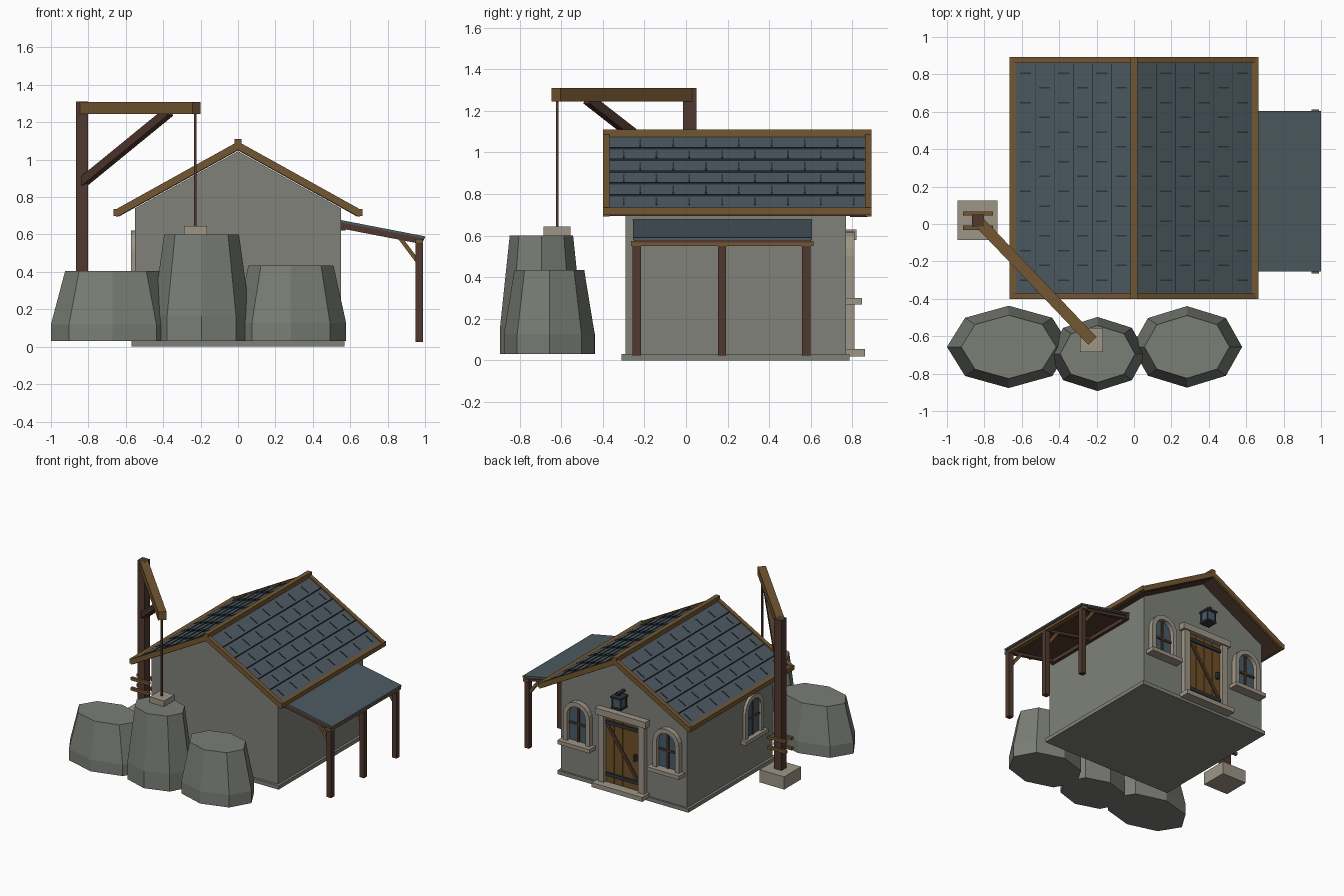
import bpy, bmesh, math
from mathutils import Vector, Matrix

if "Cube" in bpy.data.objects:
    bpy.data.objects.remove(bpy.data.objects["Cube"])


def material(name, rgb):
    m = bpy.data.materials.new(name)
    m.diffuse_color = [(c / 255 / 12.92 if c < 11 else ((c / 255 + .055) / 1.055) ** 2.4) for c in rgb] + [1]
    m.use_nodes = True
    m.node_tree.nodes["Principled BSDF"].inputs["Base Color"].default_value = m.diffuse_color
    return m


WALL = material("wall_grey", (127, 129, 121))
ROCK = material("rock_grey", (122, 126, 118))
STONE = material("pale_stone", (158, 150, 135))
SLATE = material("blue_slate", (77, 91, 98))
LINE = material("dark_joint", (45, 54, 59))
OAK = material("light_wood", (116, 87, 50))
DARK = material("dark_wood", (80, 57, 46))
DOOR = material("door_wood", (112, 80, 38))
GLASS = material("window_glass", (72, 92, 106))
IRON = material("iron", (46, 52, 56))


def finish(name, bm, mat):
    bmesh.ops.recalc_face_normals(bm, faces=bm.faces)
    me = bpy.data.meshes.new(name)
    bm.to_mesh(me)
    bm.free()
    me.materials.append(mat)
    ob = bpy.data.objects.new(name, me)
    bpy.context.collection.objects.link(ob)
    return ob


def box(name, x0, x1, y0, y1, z0, z1, mat, frame=Matrix()):
    bm = bmesh.new()
    bmesh.ops.create_cube(bm, size=1)
    for v in bm.verts:
        v.co = frame @ Vector((x0 + (v.co.x + .5) * (x1 - x0),
                               y0 + (v.co.y + .5) * (y1 - y0),
                               z0 + (v.co.z + .5) * (z1 - z0)))
    return finish(name, bm, mat)


def beam(name, p, q, w, h, mat):
    p, q = Vector(p), Vector(q)
    d = (q - p).normalized()
    ref = Vector((0, 0, 1)) if abs(d.z) < .99 else Vector((0, 1, 0))
    side = d.cross(ref).normalized()
    up = side.cross(d)
    m = Matrix((d, side, up)).transposed().to_4x4()
    m.translation = p
    return box(name, 0, (q - p).length, -w / 2, w / 2, -h / 2, h / 2, mat, m)


def prism(name, pts, y0, y1, mat, frame=Matrix()):
    """Extrude an x-z outline along y."""
    bm = bmesh.new()
    a = [bm.verts.new(frame @ Vector((x, y0, z))) for x, z in pts]
    b = [bm.verts.new(frame @ Vector((x, y1, z))) for x, z in pts]
    bm.faces.new(a)
    bm.faces.new(b)
    for i in range(len(pts)):
        j = (i + 1) % len(pts)
        bm.faces.new((a[i], a[j], b[j], b[i]))
    return finish(name, bm, mat)


# House body and plinth
box("plinth", -.57, .57, -.31, .785, 0, .03, WALL)
prism("walls", [(-.55, .03), (.55, .03), (.55, .74), (0, 1.045), (-.55, .74)], -.29, .77, WALL)


# Main roof
def roof_z(x):
    return 1.085 - .555 * abs(x)


def slab(name, s, xa, xb, top, bottom, y0, y1, mat):
    prism(name, [(s * xa, roof_z(xa) + top), (s * xb, roof_z(xb) + top),
                 (s * xb, roof_z(xb) + bottom), (s * xa, roof_z(xa) + bottom)], y0, y1, mat)


for s in (-1, 1):
    slab("roof_slates", s, 0, .64, 0, -.016, -.375, .865, SLATE)
    slab("roof_deck", s, 0, .64, -.016, -.036, -.385, .875, DARK)
    for y in (-.4, .86):
        slab("barge_board", s, 0, .65, .012, -.032, y, y + .032, OAK)
    box("eave_beam", s * .632, s * .665, -.4, .892, .7, .735, OAK)
    for row in range(6):
        x = .63 - .102 * row
        if row:
            slab("course_line", s, x - .002, x + .002, .007, -.004, -.365, .858, LINE)
        for k in range(8):
            y = -.30 + .08 * (row % 2) + .158 * k
            if y < .84:
                slab("slate_joint", s, x - .08, x - .02, .004, -.004, y - .004, y + .004, LINE)
box("ridge_beam", -.018, .018, -.4, .892, 1.07, 1.11, OAK)

# Lean-to shelter
prism("shelter_slates", [(.55, .677), (1, .59), (1, .578), (.55, .665)], -.255, .605, SLATE)
prism("shelter_deck", [(.55, .665), (.995, .579), (.995, .567), (.55, .653)], -.25, .6, DARK)
box("shelter_beam", .95, .99, -.265, .612, .55, .575, OAK)
box("shelter_ledger", .55, .575, -.25, .6, .62, .655, DARK)
for y in (-.236, .173, .578):
    box("shelter_post", .95, .99, y - .02, y + .02, .025, .565, DARK)
    beam("shelter_rafter", (.55, y, .645), (.98, y, .562), .025, .025, DARK)
    beam("shelter_brace", (.965, y, .45), (.86, y, .59), .022, .022, OAK)

# Boulders: tapered eight-sided rocks
for cx, cy, rx, ry, h in ((-.67, -.657, .33, .22, .375), (-.195, -.695, .26, .198, .57), (.283, -.657, .295, .218, .405)):
    bm = bmesh.new()
    rings = []
    for t, k in ((0, 1), (.24, 1), (1, .77)):
        rings.append([bm.verts.new((cx + rx * k * math.cos(i * math.pi / 4),
                                    cy + ry * k * math.sin(i * math.pi / 4), .03 + h * t)) for i in range(8)])
    bm.faces.new(rings[0])
    bm.faces.new(rings[-1])
    for a, b in zip(rings, rings[1:]):
        for i in range(8):
            j = (i + 1) % 8
            bm.faces.new((a[i], a[j], b[j], b[i]))
    finish("boulder", bm, ROCK)

# Hoist: footing, post, arm, brace, rope and load
px, py = -.835, .018
box("hoist_footing", -.943, -.73, -.085, .125, .03, .13, STONE)
box("hoist_post", px - .032, px + .032, py - .032, py + .032, .13, 1.31, DARK)
beam("hoist_arm", (px, py, 1.277), (-.222, -.625, 1.277), .06, .065, OAK)
beam("hoist_brace", (px, py, .875), (-.37, -.47, 1.255), .045, .045, DARK)
box("hoist_rope", -.235, -.223, -.626, -.614, .64, 1.25, DARK)
box("hoist_load", -.29, -.165, -.685, -.555, .598, .645, STONE)
for z in (.29, .37):
    for y in (py - .038, py + .038):
        beam("hoist_peg", (px - .08, y, z), (px + .08, y, z), .022, .022, OAK)


# Arched windows, local y pointing out of the wall
def arch(r, z0, zc, n=10):
    return [(-r, z0)] + [(-r * math.cos(math.pi * i / n), zc + r * math.sin(math.pi * i / n))
                         for i in range(n + 1)] + [(r, z0)]


def window(frame):
    outer, inner = arch(.115, .3, .505), arch(.08, .3, .505)
    bm = bmesh.new()
    grid = [[bm.verts.new(frame @ Vector((x, y, z))) for x, z in pts]
            for pts, y in ((outer, -.005), (outer, .04), (inner, .04), (inner, -.005))]
    for k in range(4):
        a, b = grid[k], grid[(k + 1) % 4]
        for i in range(len(a) - 1):
            bm.faces.new((a[i], a[i + 1], b[i + 1], b[i]))
    for i in (0, -1):
        bm.faces.new([g[i] for g in grid])
    finish("window_surround", bm, STONE)
    prism("window_pane", inner, -.004, .006, GLASS, frame)
    box("window_mullion", -.008, .008, .004, .016, .3, .585, DARK, frame)
    box("window_bar", -.08, .08, .004, .016, .43, .446, DARK, frame)
    box("window_sill", -.14, .14, -.005, .075, .27, .3, STONE, frame)


for x in (-.39, .39):
    window(Matrix.Translation((x, .77, 0)))
side = Matrix.Translation((-.55, -.04, 0)) @ Matrix.Rotation(math.pi / 2, 4, 'Z')
window(side @ Matrix.Diagonal((1, .55, 1, 1)))

# Door with surround, planks, brace and hinges
for s in (-1, 1):
    box("door_jamb", s * .15, s * .2, .765, .81, .05, .585, STONE)
box("door_lintel", -.22, .22, .765, .82, .58, .63, STONE)
box("door_step", -.22, .22, .765, .86, .02, .055, STONE)
for i in range(4):
    x = -.15 + .075 * i
    box("door_plank", x + .002, x + .073, .765, .785, .055, .58, DOOR)
box("door_back", -.15, .15, .765, .778, .055, .58, DARK)
beam("door_brace", (-.13, .788, .14), (.13, .788, .51), .012, .025, DARK)
for z in (.12, .53):
    box("door_hinge", -.145, .145, .783, .797, z - .014, z + .014, IRON)
box("door_handle", -.125, -.105, .785, .81, .29, .34, IRON)

# Lantern above the door
box("lantern_bracket", -.012, .012, .765, .86, .8, .815, IRON)
box("lantern_glass", -.036, .036, .8, .862, .7, .775, GLASS)
for z, r in ((.69, .042), (.775, .046)):
    box("lantern_cap", -r, r, .831 - r, .831 + r, z, z + .014, IRON)
for x in (-.036, .036):
    for y in (.798, .864):
        box("lantern_bar", x - .005, x + .005, y - .005, y + .005, .695, .78, IRON)
box("lantern_hook", -.006, .006, .825, .837, .785, .805, IRON)
